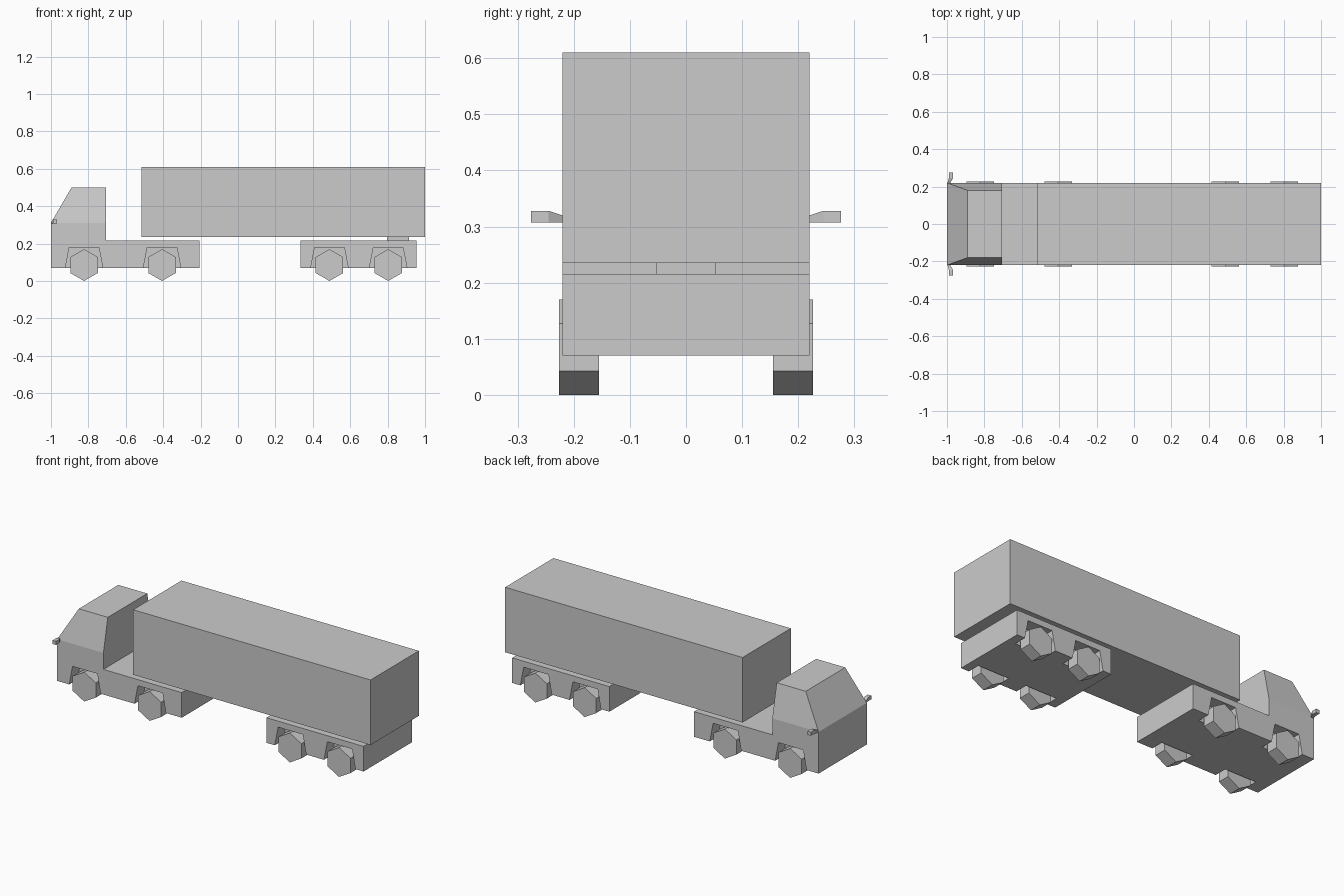
import bpy, bmesh, math
from mathutils import Matrix

cube = bpy.data.objects.get("Cube")
if cube:
    bpy.data.objects.remove(cube, do_unlink=True)

GREY = (0.6, 0.6, 0.6, 1)
grey = bpy.data.materials.new("plain grey")
grey.use_nodes = True
grey.diffuse_color = GREY
grey.node_tree.nodes["Principled BSDF"].inputs["Base Color"].default_value = GREY

HALF = 0.22                       # half width of the body
FRONT_AXLES = (-0.823, -0.406)
REAR_AXLES = (0.489, 0.803)


def finish(name, bm):
    bmesh.ops.recalc_face_normals(bm, faces=bm.faces)
    mesh = bpy.data.meshes.new(name)
    bm.to_mesh(mesh)
    bm.free()
    mesh.materials.append(grey)
    obj = bpy.data.objects.new(name, mesh)
    bpy.context.collection.objects.link(obj)
    return obj


def prism(bm, profile, y0, y1):
    """Side profile in x and z, extruded across the width."""
    face = bm.faces.new([bm.verts.new((x, y0, z)) for x, z in profile])
    new = bmesh.ops.extrude_face_region(bm, geom=[face])["geom"]
    verts = [v for v in new if isinstance(v, bmesh.types.BMVert)]
    bmesh.ops.translate(bm, verts=verts, vec=(0, y1 - y0, 0))


def box(name, x0, x1, half, z0, z1):
    bm = bmesh.new()
    prism(bm, [(x0, z0), (x1, z0), (x1, z1), (x0, z1)], -half, half)
    return finish(name, bm)


def cut_arches(body, axles):
    """Cut tapered wheel arches into both sides."""
    bm = bmesh.new()
    for x in axles:
        for side in (-1, 1):
            arch = [(x - 0.106, 0.04), (x + 0.106, 0.04), (x + 0.079, 0.18), (x - 0.079, 0.18)]
            prism(bm, arch, side * 0.145, side * 0.26)
    cutter = finish("arch_cutter", bm)
    cutter.hide_render = True
    mod = body.modifiers.new("arches", 'BOOLEAN')
    mod.object, mod.operation, mod.solver = cutter, 'DIFFERENCE', 'EXACT'
    graph = bpy.context.evaluated_depsgraph_get()
    mesh = bpy.data.meshes.new_from_object(body.evaluated_get(graph))
    body.modifiers.clear()
    body.data = mesh
    bpy.data.objects.remove(cutter, do_unlink=True)


# Tractor: stepped body, with the cab drawn up and in from the belt line
bm = bmesh.new()
prism(bm, [(-1, 0.07), (-1, 0.31), (-0.705, 0.31), (-0.705, 0.215),
           (-0.205, 0.215), (-0.205, 0.07)], -HALF, HALF)
belt = max(bm.faces, key=lambda f: f.calc_center_median().z)
roof = bmesh.ops.extrude_discrete_faces(bm, faces=[belt])["faces"][0]
for v in roof.verts:
    v.co.z = 0.5
    v.co.y = math.copysign(0.18, v.co.y)
    v.co.x = max(v.co.x, -0.89)
tractor = finish("tractor_body", bm)
cut_arches(tractor, FRONT_AXLES)

# Trailer: cargo box, rear bogie and the block joining them
box("cargo_box", -0.515, 1.0, HALF, 0.235, 0.61)
bogie = box("rear_bogie", 0.335, 0.955, HALF, 0.07, 0.215)
cut_arches(bogie, REAR_AXLES)
box("bogie_mount", 0.797, 0.915, 0.053, 0.213, 0.237)

# Six-sided wheels
for i, x in enumerate(FRONT_AXLES + REAR_AXLES):
    for side, label in ((-1, "right"), (1, "left")):
        bm = bmesh.new()
        ring = [(x + 0.085 * math.sin(math.radians(60 * k)),
                 0.085 + 0.085 * math.cos(math.radians(60 * k))) for k in range(6)]
        prism(bm, ring, side * 0.155, side * 0.226)
        finish(f"wheel_{label}_{i + 1}", bm)

# Mirrors: slim arm flaring out to a small block
SECTIONS = ((0.215, -0.998, -0.985, 0.318), (0.245, -0.99, -0.968, 0.328), (0.276, -0.99, -0.968, 0.328))
for side, label in ((-1, "right"), (1, "left")):
    bm = bmesh.new()
    rings = [[bm.verts.new((x, side * y, z)) for x, z in
              ((x0, 0.307), (x1, 0.307), (x1, top), (x0, top))]
             for y, x0, x1, top in SECTIONS]
    for a, b in zip(rings, rings[1:]):
        for k in range(4):
            n = (k + 1) % 4
            bm.faces.new((a[k], a[n], b[n], b[k]))
    bm.faces.new(rings[0])
    bm.faces.new(rings[-1])
    finish(f"mirror_{label}", bm)
